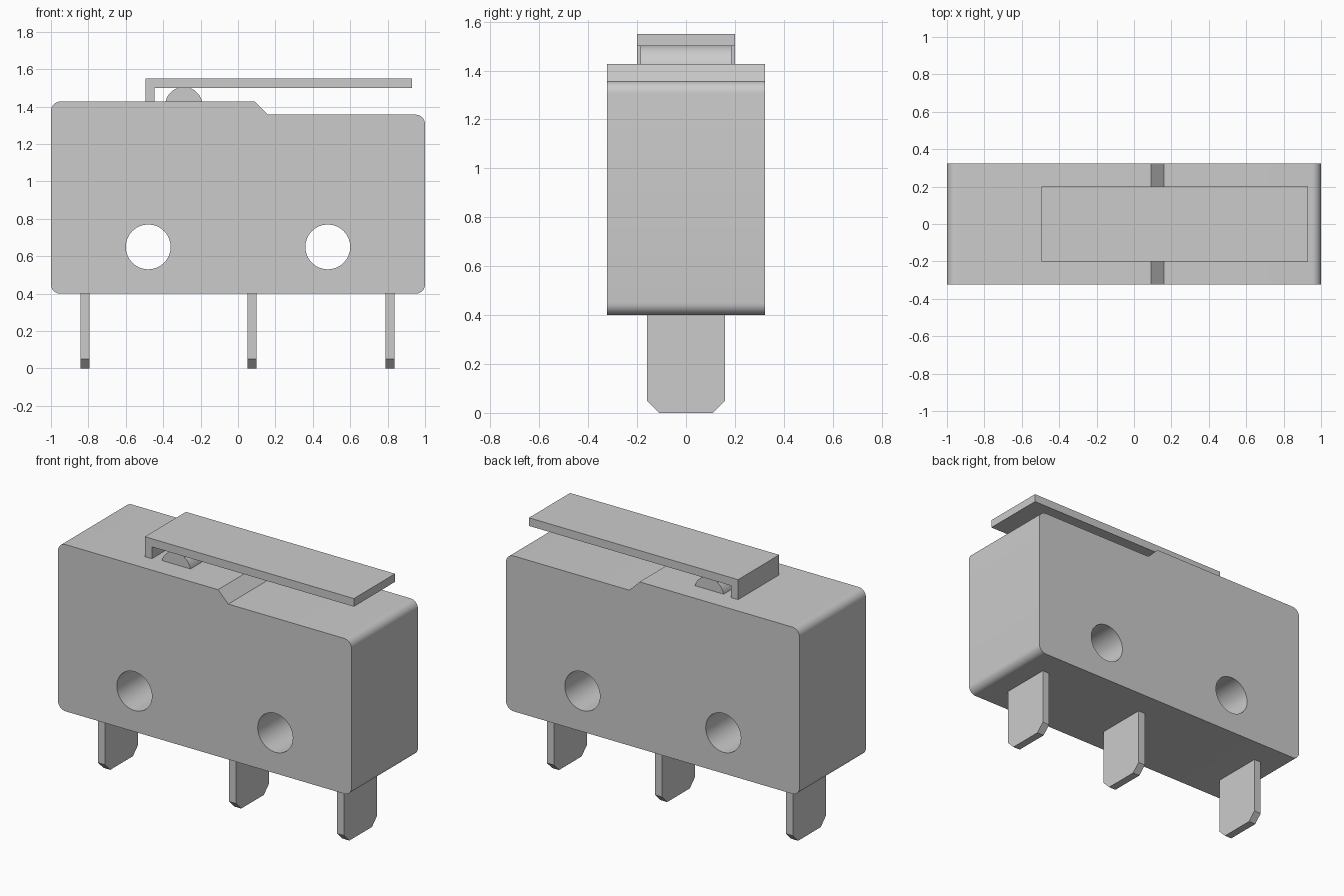
import bpy, bmesh
from math import sin, cos, pi, radians

if "Cube" in bpy.data.objects:
    bpy.data.objects.remove(bpy.data.objects["Cube"])


def prism(name, pts, half, axis='Y', centre=0.0, smooth=False):
    """Extrude a 2D outline (u, z) symmetrically along X or Y."""
    bm = bmesh.new()
    place = (lambda u, z, d: (u, d, z)) if axis == 'Y' else (lambda u, z, d: (d, u, z))
    verts = [bm.verts.new(place(u, z, centre - half)) for u, z in pts]
    face = bm.faces.new(verts)
    ext = bmesh.ops.extrude_face_region(bm, geom=[face])
    new = [g for g in ext['geom'] if isinstance(g, bmesh.types.BMVert)]
    bmesh.ops.translate(bm, verts=new, vec=place(0, 0, 2 * half))
    bmesh.ops.recalc_face_normals(bm, faces=bm.faces)
    mesh = bpy.data.meshes.new(name)
    bm.to_mesh(mesh)
    bm.free()
    ob = bpy.data.objects.new(name, mesh)
    bpy.context.collection.objects.link(ob)
    if smooth:
        smooth_object(ob)
    return ob


def smooth_object(ob):
    bpy.ops.object.select_all(action='DESELECT')
    ob.select_set(True)
    bpy.context.view_layer.objects.active = ob
    bpy.ops.object.shade_smooth_by_angle(angle=radians(30))


def arc(cx, cz, r, start, end, n):
    return [(cx + r * cos(radians(start + (end - start) * i / n)),
             cz + r * sin(radians(start + (end - start) * i / n))) for i in range(n + 1)]


# Housing: rounded outline with a stepped top
R = 0.05
outline = (arc(-1 + R, 0.4 + R, R, 180, 270, 8)
           + arc(1 - R, 0.4 + R, R, 270, 360, 8)
           + arc(1 - R, 1.357 - R, R, 0, 90, 8)
           + [(0.16, 1.357), (0.09, 1.427)]
           + arc(-1 + R, 1.427 - R, R, 90, 180, 8))
housing = prism("housing", outline, 0.323)

# Two mounting holes through the housing
for x in (-0.48, 0.48):
    cutter = prism("hole_cutter", arc(x, 0.65, 0.12, 0, 360, 32)[:-1], 0.5)
    cutter.hide_render = True
    mod = housing.modifiers.new("hole", 'BOOLEAN')
    mod.operation = 'DIFFERENCE'
    mod.solver = 'EXACT'
    mod.object = cutter
    bpy.ops.object.select_all(action='DESELECT')
    bpy.context.view_layer.objects.active = housing
    housing.select_set(True)
    bpy.ops.object.modifier_apply(modifier=mod.name)
    bpy.data.objects.remove(cutter)
smooth_object(housing)

# Lever: flat strip with a folded-down tab
prism("lever", [(-0.495, 1.42), (-0.447, 1.42), (-0.447, 1.5), (0.93, 1.5),
                (0.93, 1.55), (-0.495, 1.55)], 0.2)

# Rounded push button under the lever
prism("button", arc(-0.29, 1.405, 0.1, 0, 180, 16), 0.187, smooth=True)

# Three terminals with chamfered tips
tip = [(-0.11, 0), (0.11, 0), (0.16, 0.05), (0.16, 0.42), (-0.16, 0.42), (-0.16, 0.05)]
for label, x in (("left", -0.817), ("middle", 0.075), ("right", 0.812)):
    prism(label + "_terminal", tip, 0.024, axis='X', centre=x)
